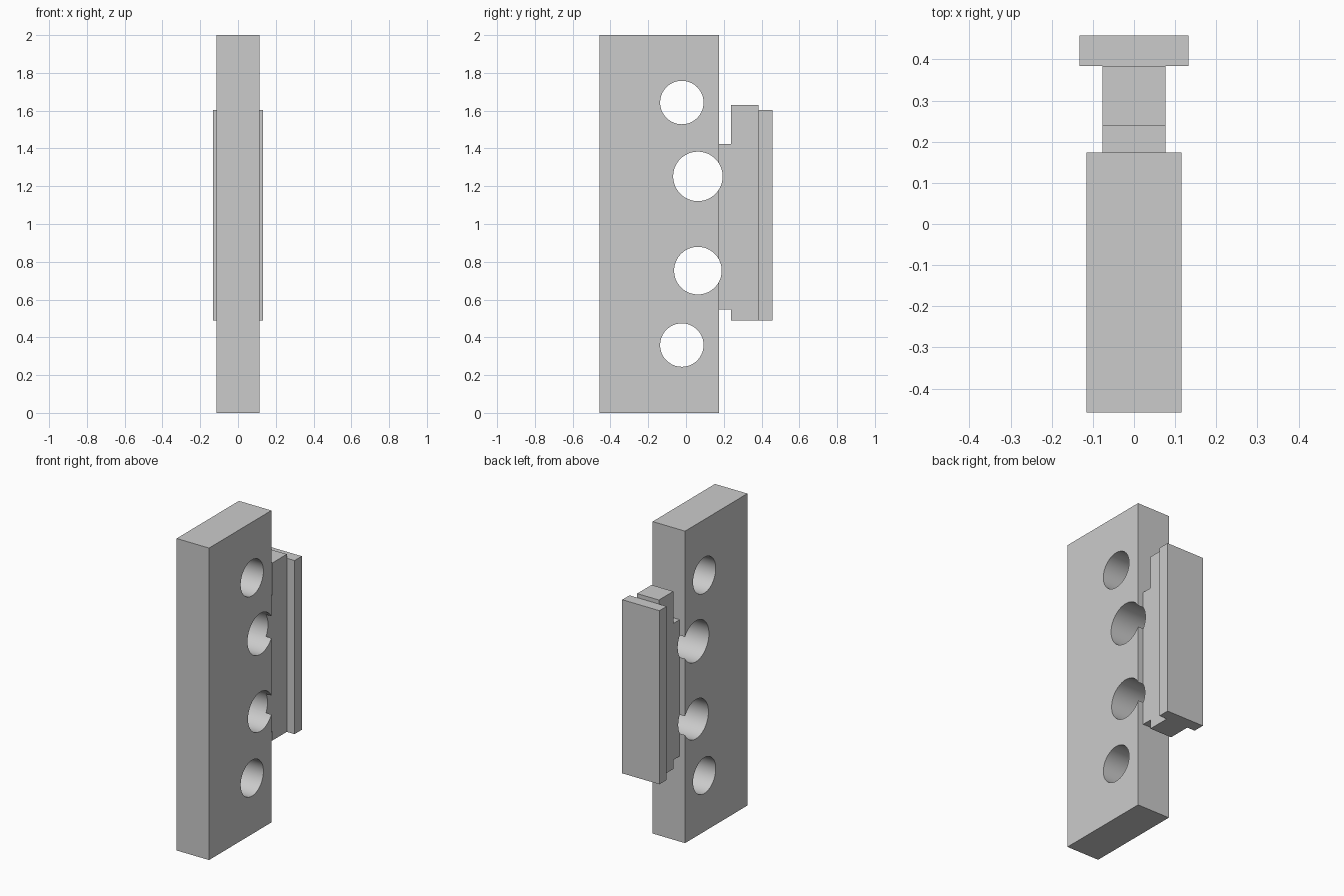
import bpy, math

if "Cube" in bpy.data.objects:
    bpy.data.objects.remove(bpy.data.objects["Cube"])

grey = bpy.data.materials.new("plain grey")
grey.diffuse_color = (0.6, 0.6, 0.6, 1)
grey.use_nodes = True
grey.node_tree.nodes["Principled BSDF"].inputs["Base Color"].default_value = grey.diffuse_color


def box(name, half_x, y0, y1, z0, z1):
    bpy.ops.mesh.primitive_cube_add(size=1, location=(0, (y0 + y1) / 2, (z0 + z1) / 2))
    ob = bpy.context.object
    ob.name = name
    ob.scale = (2 * half_x, y1 - y0, z1 - z0)
    bpy.ops.object.transform_apply(location=True, rotation=True, scale=True)
    ob.data.materials.append(grey)
    return ob


def drill(ob, y, z, r):
    """Cut a round hole along x through a part."""
    bpy.ops.mesh.primitive_cylinder_add(vertices=64, radius=r, depth=1,
                                        location=(0, y, z), rotation=(0, math.pi / 2, 0))
    cutter = bpy.context.object
    cutter.hide_render = True
    cutter.data.materials.append(grey)
    mod = ob.modifiers.new("hole", 'BOOLEAN')
    mod.operation = 'DIFFERENCE'
    mod.solver = 'EXACT'
    mod.object = cutter
    bpy.ops.object.select_all(action='DESELECT')
    bpy.context.view_layer.objects.active = ob
    ob.select_set(True)
    bpy.ops.object.modifier_apply(modifier=mod.name)
    bpy.data.objects.remove(cutter)


# Main plate, stepped web behind it, and rear flange
plate = box("main_plate", 0.115, -0.4575, 0.1735, 0, 2)
neck = box("neck_web", 0.077, 0.1735, 0.239, 0.548, 1.4225)
rail = box("rail_web", 0.077, 0.239, 0.3845, 0.49, 1.629)
flange = box("rear_flange", 0.132, 0.3845, 0.4575, 0.49, 1.603)

# Outer small holes
for z in (0.359, 1.643):
    drill(plate, -0.022, z, 0.115)

# Inner large holes, which break through the plate edge into the neck
for z, r in ((0.753, 0.126), (1.252, 0.131)):
    for part in (plate, neck):
        drill(part, 0.063, z, r)

# Smooth hole walls, sharp edges elsewhere
for part in (plate, neck):
    bpy.ops.object.select_all(action='DESELECT')
    part.select_set(True)
    bpy.context.view_layer.objects.active = part
    bpy.ops.object.shade_smooth_by_angle(angle=math.radians(30))
